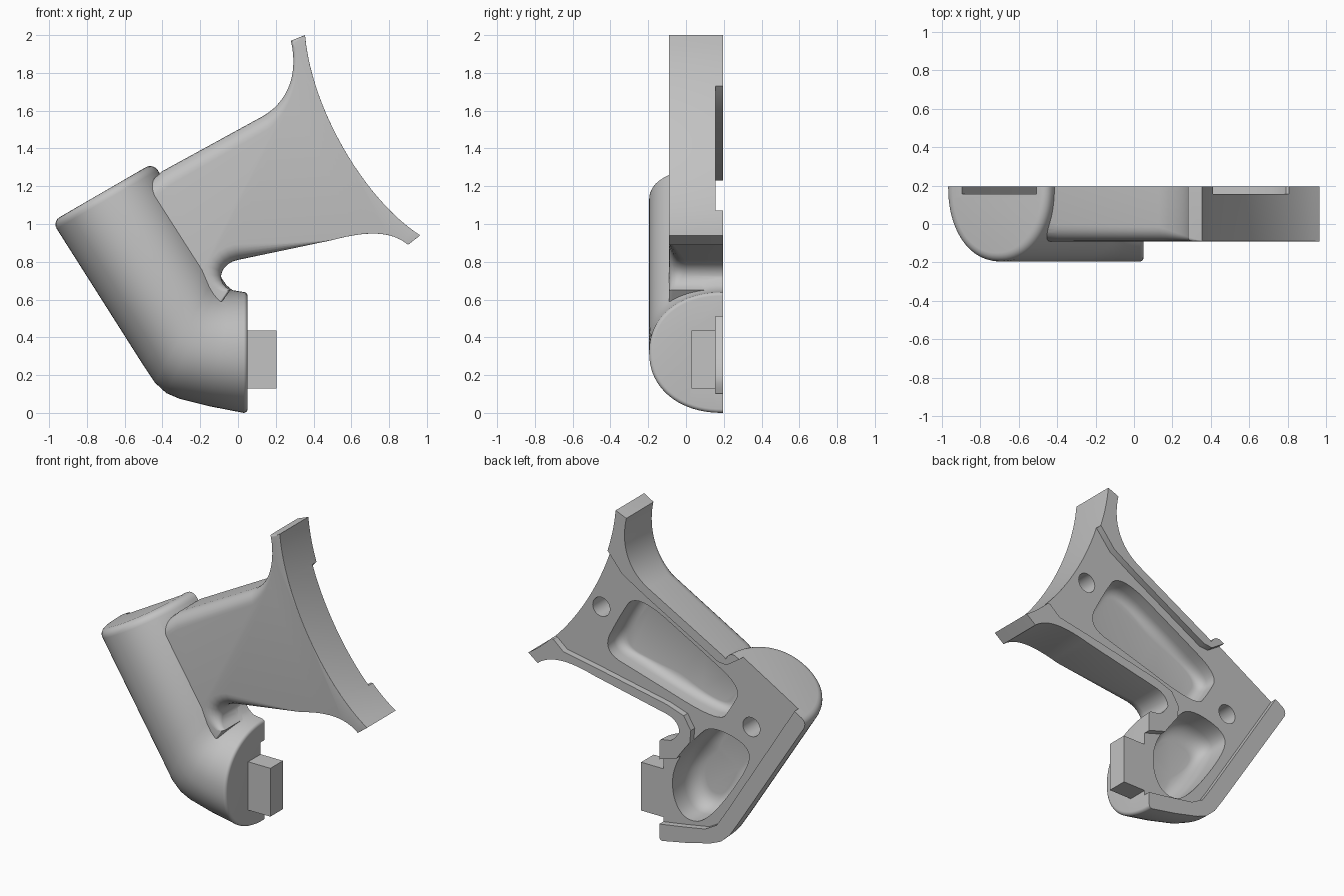
import bpy, bmesh, math
from mathutils import Vector
from mathutils.geometry import interpolate_bezier

BACK, FLOOR, FRONT = 0.195, 0.155, -0.09

cube = bpy.data.objects.get("Cube")
if cube:
    bpy.data.objects.remove(cube, do_unlink=True)

grey = bpy.data.materials.new("plain_grey")
grey.use_nodes = True
colour = (0.54, 0.54, 0.54, 1)
grey.diffuse_color = colour
grey.node_tree.nodes["Principled BSDF"].inputs["Base Color"].default_value = colour


def loft(name, rings):
    """Skin equal-length closed rings, cap both ends, face outward."""
    bm = bmesh.new()
    loops = [[bm.verts.new(p) for p in ring] for ring in rings]
    n = len(loops[0])
    for a, b in zip(loops, loops[1:]):
        for i in range(n):
            j = (i + 1) % n
            bm.faces.new((a[i], a[j], b[j], b[i]))
    bm.faces.new(loops[0][::-1])
    bm.faces.new(loops[-1])
    bm.normal_update()
    if bm.calc_volume(signed=True) < 0:
        bmesh.ops.reverse_faces(bm, faces=bm.faces[:])
    mesh = bpy.data.meshes.new(name)
    bm.to_mesh(mesh)
    bm.free()
    mesh.materials.append(grey)
    ob = bpy.data.objects.new(name, mesh)
    bpy.context.collection.objects.link(ob)
    return ob


def combine(target, tool, operation):
    """Apply a boolean and discard the tool."""
    mod = target.modifiers.new("cut", 'BOOLEAN')
    mod.operation, mod.solver, mod.object = operation, 'EXACT', tool
    bpy.context.view_layer.update()
    dg = bpy.context.evaluated_depsgraph_get()
    mesh = bpy.data.meshes.new_from_object(target.evaluated_get(dg))
    target.modifiers.clear()
    target.data = mesh
    bpy.data.objects.remove(tool, do_unlink=True)


def bezier(a, b, c, d, n=14):
    pts = interpolate_bezier(*[Vector((p[0], 0, p[1])) for p in (a, b, c, d)], n)
    return [(p.x, p.z) for p in pts]


def rounded(pts, times=3):
    """Soften the corners of a closed outline by corner cutting."""
    pts = [Vector(p) for p in pts]
    for k in range(times):
        pts = [q for a, b in zip(pts, pts[1:] + pts[:1])
               for q in (a.lerp(b, 0.25), a.lerp(b, 0.75))]
    return pts


def pocket(name, outline, depth, fillet=0.0):
    """Cutter from behind the back face, with a filleted floor."""
    pts = [Vector(p) for p in outline]
    mid = sum(pts, Vector((0, 0))) / len(pts)
    rings = [[(p.x, 0.4, p.y) for p in pts]]
    steps = 5 if fillet else 0
    for k in range(steps + 1):
        a = math.pi / 2 * k / max(steps, 1)
        y = depth + fillet * (1 - math.sin(a))
        ring = []
        for p in pts:
            q = p + (mid - p).normalized() * fillet * (1 - math.cos(a))
            ring.append((q.x, y, q.y))
        rings.append(ring)
    return loft(name, rings)


# Bent grip: half-oval sections between an outer and an inner edge line
outer = [(-.96, .975), (-.5, .25), (-.44, .16), (-.38, .105), (-.31, .075), (-.15, .035), (.03, 0)]
inner = [(-.425, 1.285), (-.14, .84), (-.105, .75), (-.085, .71), (-.06, .675), (-.03, .65), (.03, .64)]


def grip_section(o, i, inset=0.0, push=(0, 0)):
    o, i = Vector(o), Vector(i)
    c, half = (o + i) / 2 + Vector(push), (i - o) / 2
    half = half * (1 - inset / half.length)
    ring = [(c.x - half.x, 0.23, c.y - half.y)]
    for k in range(41):
        a = math.pi * k / 40
        u = -math.copysign(abs(math.cos(a)) ** 0.93, math.cos(a))
        v = max(0, math.sin(a)) ** 0.93
        ring.append((c.x + half.x * u, BACK - (0.39 - inset) * v, c.y + half.y * u))
    ring.append((c.x + half.x, 0.23, c.y + half.y))
    return ring


def rounded_end(o, i, r, axis):
    rings = []
    for k in range(6):
        a = math.pi / 2 * k / 5
        rings.append(grip_section(o, i, r * (1 - math.cos(a)), Vector(axis) * r * math.sin(a)))
    return rings


cap = rounded_end(outer[0], inner[0], 0.045, (-.53, .85))
nose = rounded_end(outer[-1], inner[-1], 0.02, (1, 0))
middle = [grip_section(o, i) for o, i in zip(outer[1:-1], inner[1:-1])]
body = loft("grip_and_flared_neck", cap[::-1] + middle + nose)

# Flared neck: outline with a front fillet that fades out toward the flare
arc = bezier((.965, .94), (.68, 1.12), (.39, 1.6), (.355, 2.0), 24)
upper = bezier((.28, 1.97), (.32, 1.8), (.27, 1.65), (.13, 1.57))
lower = bezier((.5, .915), (.65, .955), (.8, .975), (.9, .89))
hook = bezier((-.04, .65), (-.12, .69), (-.1, .79), (0, .81), 10)
outline = [Vector(p) for p in upper + [(-.4, 1.28), (-.6, 1.1), (-.4, .6), (-.15, .5)]
           + hook + lower + arc]
rings = [[(p.x, 0.25, p.y) for p in outline]]
for k in range(7):
    a = math.pi / 2 * k / 6
    ring = []
    for n, p in enumerate(outline):
        t1 = (p - outline[n - 1]).normalized()
        t2 = (outline[(n + 1) % len(outline)] - p).normalized()
        t = (t1 + t2).normalized()
        fade = min(1, (.35 - p.x) / .25, (p.y - .62) / .12)
        r = 0.085 * max(0.01, fade)
        q = p + Vector((-t.y, t.x)) * r * (1 - math.cos(a))
        ring.append((q.x, FRONT + r * (1 - math.sin(a)), q.y))
    rings.append(ring)
combine(body, loft("neck", rings), 'UNION')

# Flat back
combine(body, pocket("back_trim", [(-2, -1), (2, -1), (2, 3), (-2, 3)], BACK), 'DIFFERENCE')

# Locating tab on the nose
tab = loft("tab", [[(x, y, z) for y, z in ((.03, .13), (FLOOR, .13), (FLOOR, .435), (.03, .435))]
                   for x in (-.02, .205)])
combine(body, tab, 'UNION')

# Stepped back recess, open at the cap, the nose and the flare
recess = [(-.98, 1.22), (-.885, 1.05), (-.41, .29), (-.35, .2), (-.27, .155), (-.1, .125),
          (.06, .1), (.3, .1), (.3, .51), (.05, .51), (-.08, .55), (-.16, .64),
          (-.17, .75), (-.12, .83), (0, .87), (.5, .97), (.72, 1.01), (.79, 1.07),
          (1.1, 1.1), (.8, 1.73), (.41, 1.73), (.31, 1.61), (.14, 1.51), (-.36, 1.235),
          (-.42, 1.23), (-.51, 1.29), (-.6, 1.45)]
combine(body, pocket("recess", recess, FLOOR), 'DIFFERENCE')

# Rounded pockets in the neck and the grip
neck_slot = rounded([(.24, 1.5), (.36, 1.31), (.48, 1.07), (.2, .99), (-.34, .83),
                     (-.42, .94), (-.5, 1.09), (-.2, 1.26)])
combine(body, pocket("neck_slot", neck_slot, 0.03, 0.06), 'DIFFERENCE')
grip_slot = rounded([(-.29, .8), (-.55, .74), (-.55, .6), (-.26, .18), (-.1, .15),
                     (-.01, .28), (-.02, .48), (-.18, .7)])
combine(body, pocket("grip_slot", grip_slot, -0.06, 0.1), 'DIFFERENCE')

# Two peg holes
for x, z in ((.483, 1.342), (-.565, .863)):
    circle = [(x + .06 * math.cos(k * math.pi / 16), z + .06 * math.sin(k * math.pi / 16))
              for k in range(32)]
    combine(body, pocket("peg_hole", circle, 0.0), 'DIFFERENCE')

# Smooth shading with crisp edges
bpy.ops.object.select_all(action='DESELECT')
body.select_set(True)
bpy.context.view_layer.objects.active = body
bpy.ops.object.shade_smooth_by_angle(angle=math.radians(32))
